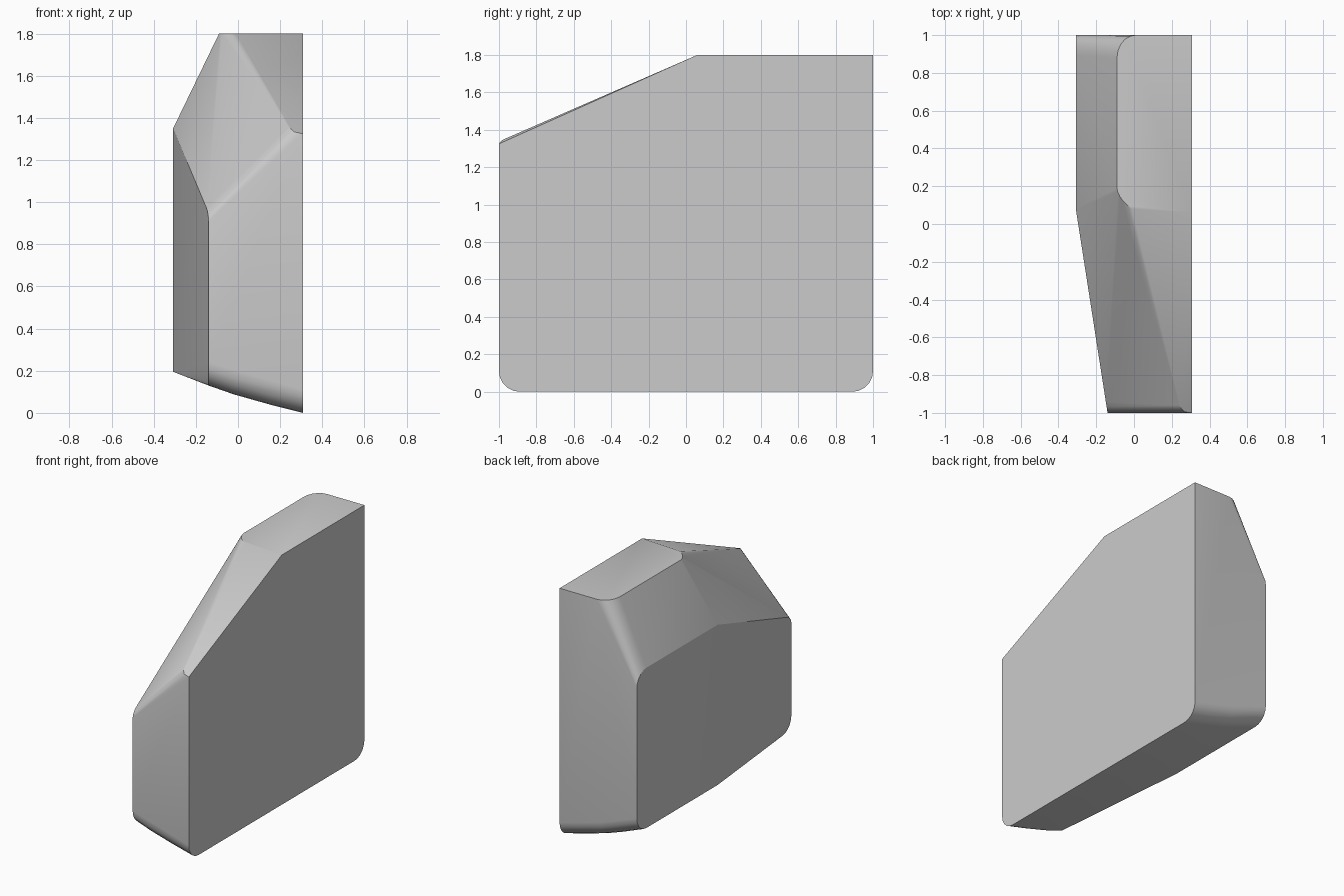
import bpy
import bmesh
import math
from mathutils import Vector

cube = bpy.data.objects.get("Cube")
if cube:
    bpy.data.objects.remove(cube, do_unlink=True)

SIDE = 0.308      # half thickness
BEND = 0.08       # y where the outer wall turns inward
NOSE = -0.14      # x of the outer wall at the front
TOP = 1.8


def rounded(corner, before, after, steps=5):
    """Points of a curved corner running between two tangent points."""
    a, c, b = Vector(before), Vector(corner), Vector(after)
    bulge = math.sqrt(0.5)
    result = []
    for i in range(steps + 1):
        t = i / steps
        wa, wc, wb = (1 - t) ** 2, 2 * t * (1 - t) * bulge, t * t
        result.append((a * wa + c * wc + b * wb) / (wa + wc + wb))
    return result


def wall_x(y):
    return -SIDE + (NOSE + SIDE) * (BEND - y) / (BEND + 1)


points = []

# Flat inner side, upper outline
points += [(SIDE, -1, 1.325), (SIDE, 0.06, TOP), (SIDE, 1, TOP)]

# Underside: gently bowed across the thickness, rounded at both ends
for x, z in ((SIDE, 0), (0.15, 0.04), (-0.02, 0.088), (NOSE, 0.13)):
    r = 0.11
    points += rounded((x, -1, z), (x, -1, z + r), (x, -1 + r, z))
    points += rounded((x, 1, z), (x, 1, z + r), (x, 1 - r, z))

# Outer wall: rear corners and the bend
r = 0.11
points += rounded((-SIDE, 1, 0.195), (-SIDE, 1, 0.195 + r), (-SIDE, 1 - r, 0.195))
points += rounded((-SIDE, 1, 1.35), (-SIDE, 1, 1.35 - r), (-SIDE, 1 - r, 1.35))
points += [(-SIDE, BEND, 0.195), (-SIDE, BEND, 1.35)]

# Front edge of the tapered wall and the sloped shoulder above it
points += rounded((NOSE, -1, 0.95), (NOSE, -1, 0.91),
                  (wall_x(-0.94), -0.94, 0.972), 3)
points += rounded((0.26, -1, 1.345), (0.28, -1, 1.32), (0.24, -0.96, 1.355), 3)

# Top face with rounded outer corners
points += rounded((-0.09, 1, TOP), (0.01, 1, TOP), (-0.09, 0.88, TOP))
points += rounded((-0.09, 0.13, TOP), (-0.09, 0.19, TOP), (-0.01, 0.08, TOP))

bm = bmesh.new()
for p in points:
    bm.verts.new(p)
bmesh.ops.remove_doubles(bm, verts=bm.verts[:], dist=0.002)
hull = bmesh.ops.convex_hull(bm, input=bm.verts[:])
loose = [v for v in bm.verts if not v.link_faces]
bmesh.ops.delete(bm, geom=loose, context="VERTS")
bmesh.ops.dissolve_limit(bm, angle_limit=math.radians(0.8),
                         verts=bm.verts[:], edges=bm.edges[:])
bmesh.ops.recalc_face_normals(bm, faces=bm.faces[:])

mesh = bpy.data.meshes.new("faceted_block")
bm.to_mesh(mesh)
bm.free()
block = bpy.data.objects.new("faceted_block", mesh)
bpy.context.collection.objects.link(block)

# Plain grey finish
grey = bpy.data.materials.new("light_grey")
grey.use_nodes = True
colour = (0.6, 0.6, 0.6, 1)
grey.diffuse_color = colour
grey.node_tree.nodes["Principled BSDF"].inputs["Base Color"].default_value = colour
mesh.materials.append(grey)

# Smooth the rounded corners, keep the creases crisp
bpy.ops.object.select_all(action="DESELECT")
block.select_set(True)
bpy.context.view_layer.objects.active = block
bpy.ops.object.shade_smooth_by_angle(angle=math.radians(25))
